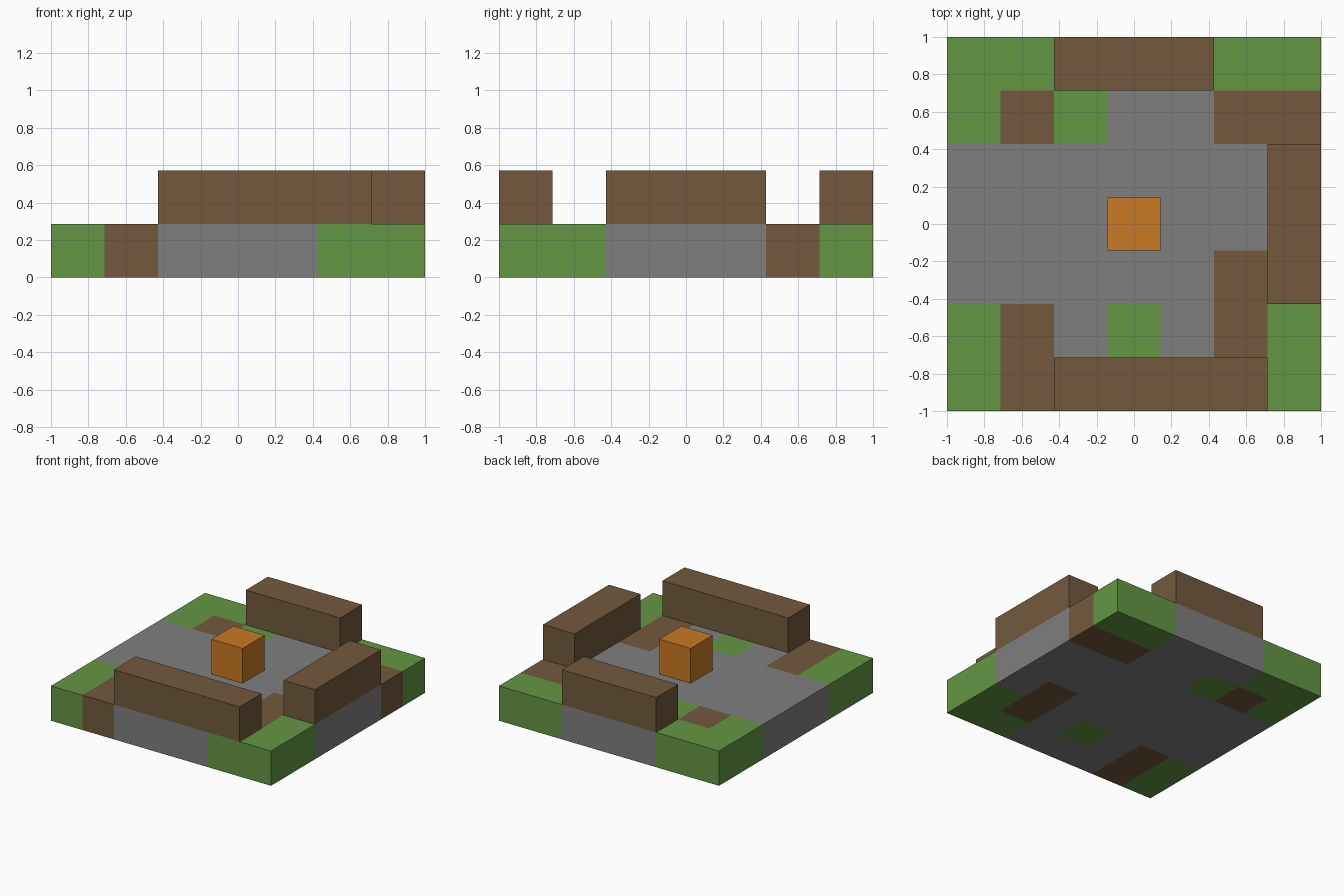
import bpy
import bmesh
from mathutils import Vector

default = bpy.data.objects.get("Cube")
if default:
    bpy.data.objects.remove(default, do_unlink=True)

N = 7
CELL = 2 / N


def srgb(*rgb):
    return [((c / 255 + 0.055) / 1.055) ** 2.4 for c in rgb] + [1]


def make_material(name, colour):
    mat = bpy.data.materials.new(name)
    mat.use_nodes = True
    mat.diffuse_color = colour
    mat.node_tree.nodes["Principled BSDF"].inputs["Base Color"].default_value = colour
    return mat


MATS = {
    "G": make_material("grass_green", srgb(100, 150, 67)),
    "B": make_material("earth_brown", srgb(115, 89, 61)),
    "S": make_material("stone_grey", srgb(127, 127, 127)),
    "O": make_material("orange", srgb(201, 121, 36)),
}


def block_mesh(col, row, level, cols, rows):
    """Box covering whole grid cells, one cell high."""
    bm = bmesh.new()
    bmesh.ops.create_cube(bm, size=1)
    for v in bm.verts:
        v.co = Vector(((col + (v.co.x + 0.5) * cols) * CELL - 1,
                       (row + (v.co.y + 0.5) * rows) * CELL - 1,
                       (level + v.co.z + 0.5) * CELL))
    return bm


def finish(name, bm, mats):
    mesh = bpy.data.meshes.new(name)
    bm.to_mesh(mesh)
    bm.free()
    for mat in mats:
        mesh.materials.append(mat)
    obj = bpy.data.objects.new(name, mesh)
    bpy.context.collection.objects.link(obj)


# Ground slab: cut into cells and coloured from a map, back row first
GROUND = [
    "GGSSSGG",
    "GBGSSBB",
    "SSSSSSS",
    "SSSSSSS",
    "SSSSSBS",
    "GBSGSBG",
    "GBSSSGG",
]
bm = block_mesh(0, 0, 0, N, N)
for axis in (Vector((1, 0, 0)), Vector((0, 1, 0))):
    for i in range(1, N):
        bmesh.ops.bisect_plane(bm, geom=bm.verts[:] + bm.edges[:] + bm.faces[:],
                               plane_co=axis * (i * CELL - 1), plane_no=axis)
bm.normal_update()
keys = list(MATS)
for face in bm.faces:
    # Step inside the slab to find the cell that owns the face
    p = face.calc_center_median() - face.normal * CELL / 2
    col, row = (min(N - 1, max(0, int((c + 1) / CELL))) for c in p.xy)
    face.material_index = keys.index(GROUND[N - 1 - row][col])
finish("ground_slab", bm, MATS.values())

# Raised walls and the centre block
for name, key, col, row, cols, rows in (
    ("front_wall", "B", 2, 0, 4, 1),
    ("back_wall", "B", 2, 6, 3, 1),
    ("left_wall", "B", 6, 2, 1, 3),
    ("centre_block", "O", 3, 3, 1, 1),
):
    finish(name, block_mesh(col, row, 1, cols, rows), [MATS[key]])
